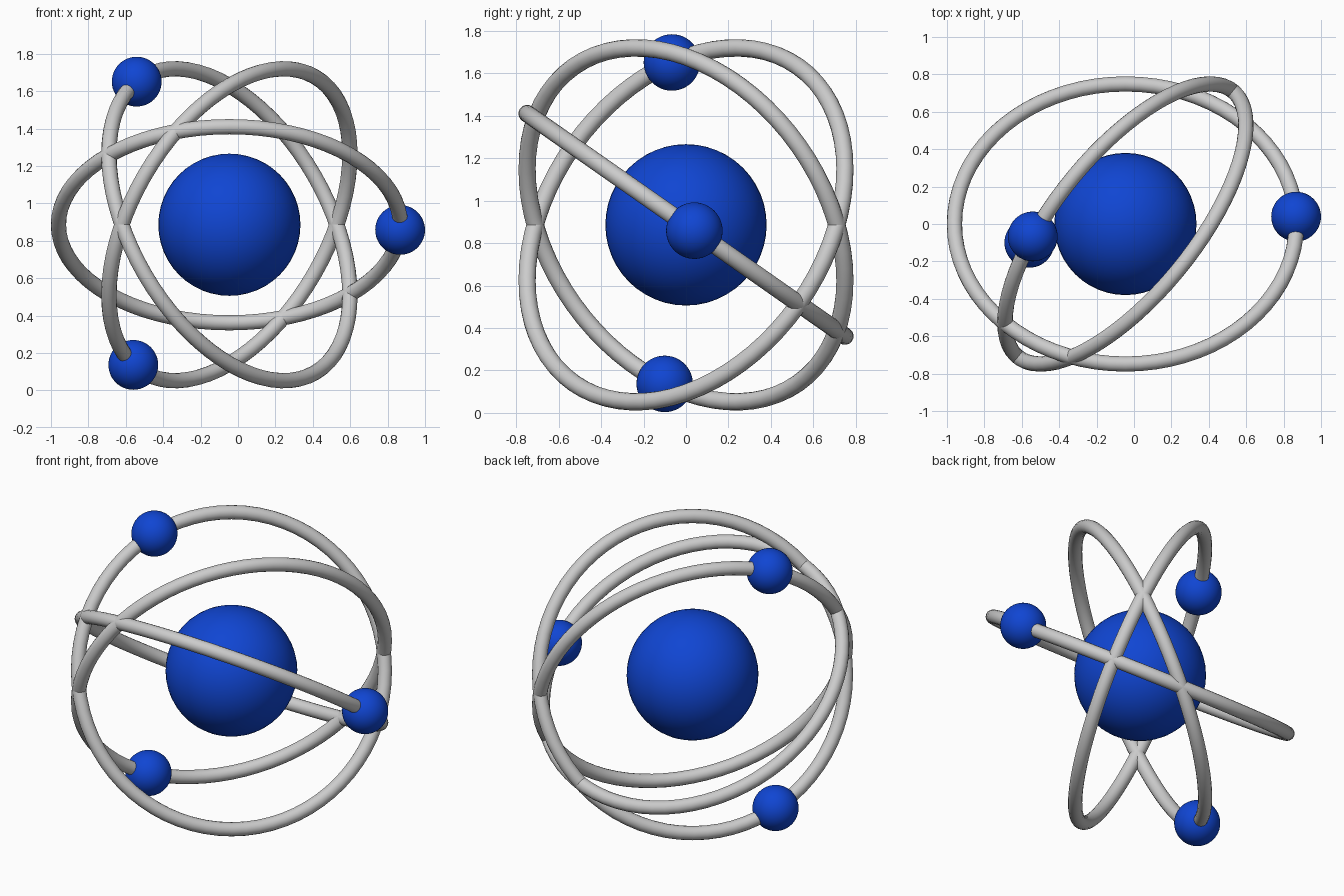
import bpy
from math import cos, sin, radians
from mathutils import Matrix, Vector

if "Cube" in bpy.data.objects:
    bpy.data.objects.remove(bpy.data.objects["Cube"])

CENTRE = Vector((-0.046, 0.0, 0.886))
RING_R, TUBE_R = 0.914, 0.041
TILT = radians(35)

blue = bpy.data.materials.new("blue")
blue.diffuse_color = (0.005, 0.06, 0.65, 1)
blue.use_nodes = True
blue.node_tree.nodes["Principled BSDF"].inputs["Base Color"].default_value = blue.diffuse_color


def ball(name, pos, radius):
    bpy.ops.mesh.primitive_uv_sphere_add(segments=48, ring_count=24, radius=radius, location=pos)
    ob = bpy.context.object
    ob.name = name
    ob.data.materials.append(blue)
    bpy.ops.object.shade_smooth()


# central nucleus
ball("nucleus", CENTRE, 0.38)

# three tilted orbits fanned about the y axis, each with an electron
# (fan angle, electron angle along the orbit)
orbits = [(0, 2.7), (-60, 172.5), (-120, 185.2)]
electron_angles = [2.5, 0, 0]
for i, fan in enumerate((0, -60, -120)):
    rot = Matrix.Rotation(radians(fan), 3, 'Y') @ Matrix.Rotation(-TILT, 3, 'X')
    bpy.ops.mesh.primitive_torus_add(major_radius=RING_R, minor_radius=TUBE_R,
                                     major_segments=72, minor_segments=16,
                                     location=CENTRE, rotation=rot.to_euler())
    bpy.context.object.name = f"orbit_{i + 1}"
    bpy.ops.object.shade_smooth()

    # pick the spot on this orbit nearest the electron's place
    target = Vector([(0.861, 0.04, 0.86), (-0.56, -0.1, 0.137), (-0.545, -0.065, 1.652)][i])
    local = rot.transposed() @ (target - CENTRE)
    local.z = 0
    ball(f"electron_{i + 1}", CENTRE + rot @ (local.normalized() * RING_R), 0.133)
